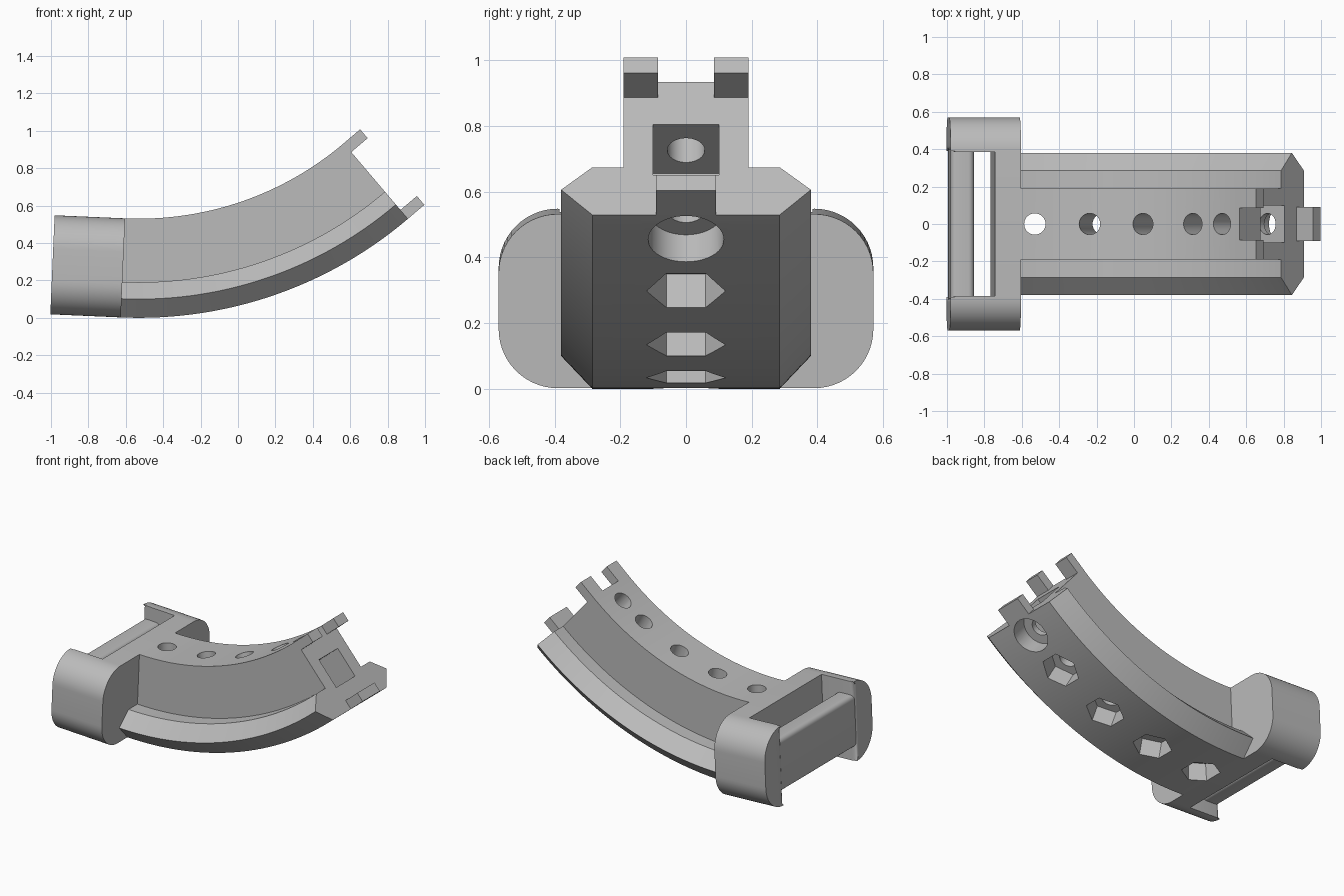
import bpy, bmesh, math
from mathutils import Matrix, Vector

if "Cube" in bpy.data.objects:
    bpy.data.objects.remove(bpy.data.objects["Cube"], do_unlink=True)

GREY = (0.5, 0.5, 0.5, 1.0)
mat = bpy.data.materials.new("plain grey")
mat.use_nodes = True
mat.diffuse_color = GREY
mat.node_tree.nodes["Principled BSDF"].inputs["Base Color"].default_value = GREY

# Arc centre, inner and outer radius, start and end angles
CX, CZ = -0.53, 2.22
R_TOP, R_BOT = 1.69, 2.22
A0, A1 = -2.5, 40.4


def frame(deg):
    """Local frame on the arc: x along it, y across, z = minus the radius."""
    return Matrix.Translation((CX, 0, CZ)) @ Matrix.Rotation(-math.radians(deg), 4, 'Y')


def finish(bm, name, matrix=None):
    if matrix:
        bm.transform(matrix)
    bmesh.ops.recalc_face_normals(bm, faces=bm.faces)
    me = bpy.data.meshes.new(name)
    bm.to_mesh(me)
    bm.free()
    me.materials.append(mat)
    ob = bpy.data.objects.new(name, me)
    bpy.context.collection.objects.link(ob)
    return ob


def activate(ob):
    bpy.ops.object.select_all(action='DESELECT')
    ob.select_set(True)
    bpy.context.view_layer.objects.active = ob


def smooth(ob):
    activate(ob)
    bpy.ops.object.shade_smooth_by_angle(angle=math.radians(30))


def box(name, deg, u, y, r, bevel=0.0):
    """Box given by (min, max) along, across and by radius in an arc frame."""
    bm = bmesh.new()
    bmesh.ops.create_cube(bm, size=1)
    for v in bm.verts:
        v.co = (u[v.co.x > 0], y[v.co.y > 0], -r[v.co.z < 0])
    if bevel:
        edges = [e for e in bm.edges if abs(e.verts[0].co.y - e.verts[1].co.y) > 0.01]
        bmesh.ops.bevel(bm, geom=edges, offset=bevel, segments=5, profile=0.5, affect='EDGES')
    return finish(bm, name, frame(deg))


def prism(name, deg, u, radius, r, sides):
    """Radial cylinder or hexagon, its first corner pointing across."""
    bm = bmesh.new()
    bmesh.ops.create_cone(bm, cap_ends=True, segments=sides, radius1=radius,
                          radius2=radius, depth=r[1] - r[0],
                          matrix=Matrix.Translation((u, 0, -(r[0] + r[1]) / 2)))
    return finish(bm, name, frame(deg))


def extrude(name, profile, u0, u1, fillet=0.0):
    """Extrude a (y, radius) profile along the end block, rounding its outer end."""
    bm = bmesh.new()
    rings = [[bm.verts.new((u, y, -r)) for y, r in profile] for u in (u0, u1)]
    n = len(profile)
    for i in range(n):
        j = (i + 1) % n
        bm.faces.new((rings[0][i], rings[0][j], rings[1][j], rings[1][i]))
    cap = bm.faces.new(rings[0])
    bm.faces.new(rings[1])
    if fillet:
        bmesh.ops.bevel(bm, geom=list(cap.edges), offset=fillet, segments=5,
                        profile=0.5, affect='EDGES')
    return finish(bm, name, frame(A0))


def corner(cy, cr, start, rad=0.18, n=14):
    """Quarter-round of a profile."""
    return [(cy + rad * math.cos(math.radians(start + 90 * k / n)),
             cr + rad * math.sin(math.radians(start + 90 * k / n))) for k in range(n + 1)]


# Curved arm: narrow rib on a chamfered flange, swept along the arc
half = [(0.19, R_TOP), (0.19, 2.03), (0.285, 2.03), (0.38, 2.12), (0.285, R_BOT)]
section = half + [(-y, r) for y, r in reversed(half)]
bm = bmesh.new()
rings, STEPS = [], 56
for k in range(STEPS + 1):
    m = frame(A0 + (A1 - A0) * k / STEPS)
    rings.append([bm.verts.new(m @ Vector((0, y, -r))) for y, r in section])
for a, b in zip(rings, rings[1:]):
    for i in range(len(section)):
        j = (i + 1) % len(section)
        bm.faces.new((a[i], a[j], b[j], b[i]))
bm.faces.new(rings[0])
bm.faces.new(rings[-1])
arm = finish(bm, "curved_arm")

# Cutters: four bolt holes with hexagon recesses, end nut pocket, counterbored hole
cutters = []
for deg in (0, 10, 20, 30):
    cutters.append(prism("bolt_hole_cutter", deg, 0, 0.057, (1.6, 2.15), 40))
    cutters.append(prism("hex_recess_cutter", deg, 0, 0.12, (2.10, 2.3), 6))
cutters.append(box("nut_pocket_cutter", A1, (-0.23, 0.1), (-0.1, 0.1), (1.86, 2.06)))
cutters.append(prism("end_hole_cutter", A1, -0.12, 0.057, (1.6, 2.15), 40))
cutters.append(prism("counterbore_cutter", A1, -0.12, 0.115, (2.10, 2.4), 48))
for c in cutters:
    c.hide_render = True
    mod = arm.modifiers.new("cut", 'BOOLEAN')
    mod.operation = 'DIFFERENCE'
    mod.solver = 'EXACT'
    mod.object = c
    activate(arm)
    bpy.ops.object.modifier_apply(modifier=mod.name)
    bpy.data.objects.remove(c, do_unlink=True)
smooth(arm)

# Locating teeth on the raised end
for side, y in (("left", (0.085, 0.19)), ("right", (-0.19, -0.085))):
    box("upper_tooth_" + side, A1, (0, 0.115), y, (R_TOP, R_TOP + 0.062))
box("lower_tooth", A1, (0, 0.115), (-0.092, 0.092), (R_BOT - 0.062, R_BOT))

# End block: cross wall, two rounded side lobes and a strap bar
Y_IN, Y_OUT, RAD = 0.385, 0.57, 0.18
yc, r_hi, r_lo = Y_OUT - RAD, R_TOP + RAD, R_BOT - RAD
outer = corner(yc, r_hi, -90) + corner(yc, r_lo, 0)
wall = outer + [(-y, r) for y, r in reversed(outer)]
smooth(extrude("cross_wall", wall, -0.14, 0))
for side, s in (("left", 1), ("right", -1)):
    lobe = [(s * Y_IN, R_TOP)] + [(s * y, r) for y, r in outer] + [(s * Y_IN, R_BOT)]
    smooth(extrude("side_lobe_" + side, lobe, -0.377, -0.14, 0.03))
smooth(box("strap_bar", A0, (-0.372, -0.247), (-0.40, 0.40), (1.78, 2.13), 0.03))
